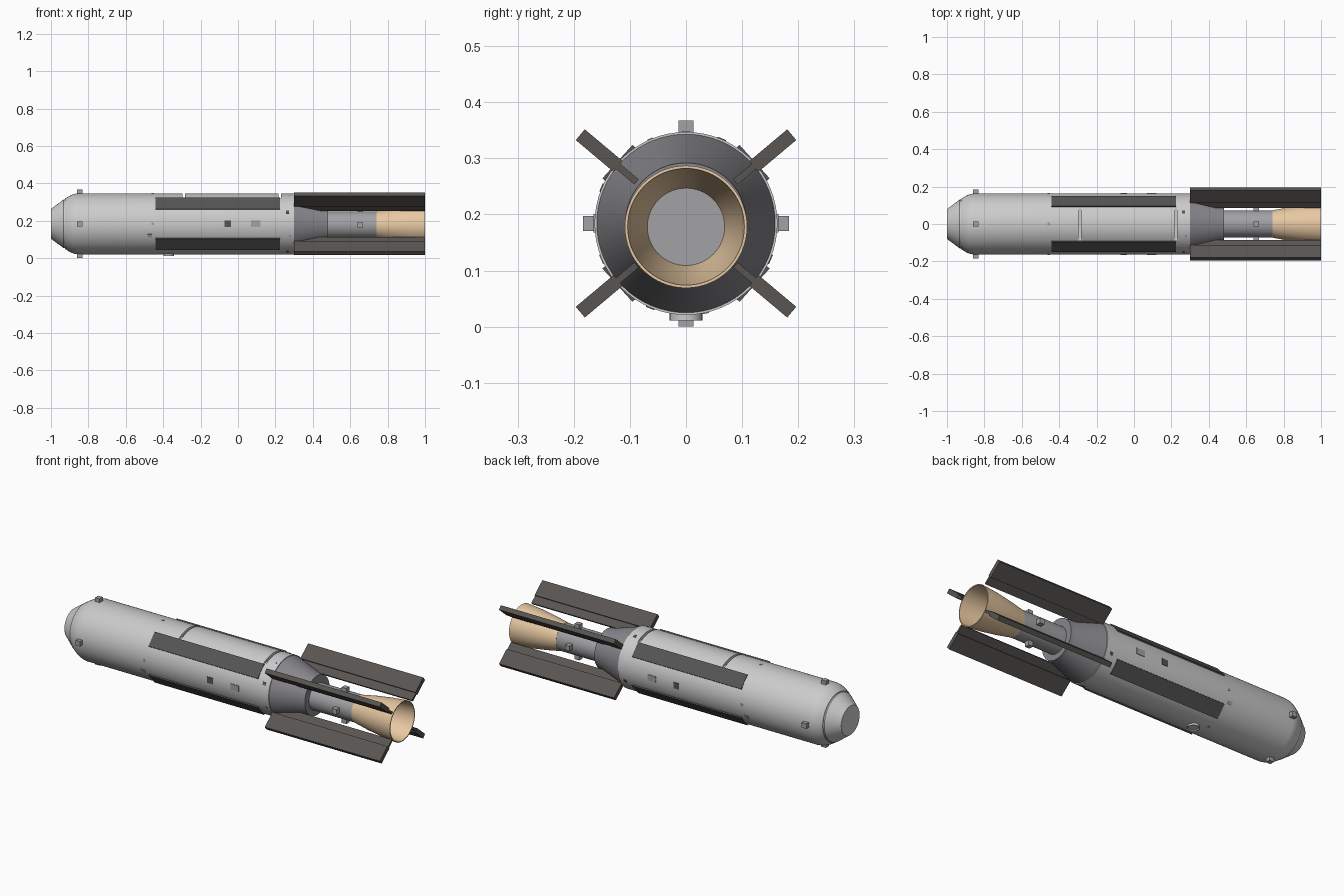
import bpy, bmesh, math
from mathutils import Matrix, Vector

if "Cube" in bpy.data.objects:
    bpy.data.objects.remove(bpy.data.objects["Cube"])

CZ = 0.184          # height of the body axis
NZ = 0.178          # height of the motor axis


def material(name, rgb):
    m = bpy.data.materials.new(name)
    m.diffuse_color = (*rgb, 1)
    m.use_nodes = True
    m.node_tree.nodes["Principled BSDF"].inputs["Base Color"].default_value = m.diffuse_color
    return m


BODY = material("light_grey", (0.60, 0.60, 0.60))
GREY = material("mid_grey", (0.36, 0.36, 0.38))
CONE = material("cone_grey", (0.24, 0.24, 0.26))
DARK = material("charcoal", (0.09, 0.09, 0.09))
FIN = material("fin_dark", (0.10, 0.09, 0.085))
TAN = material("tan", (0.80, 0.58, 0.36))


def finish(name, bm, mat, smooth=False):
    bmesh.ops.recalc_face_normals(bm, faces=bm.faces)
    me = bpy.data.meshes.new(name)
    bm.to_mesh(me)
    bm.free()
    me.materials.append(mat)
    ob = bpy.data.objects.new(name, me)
    bpy.context.collection.objects.link(ob)
    if smooth:
        bpy.ops.object.select_all(action='DESELECT')
        ob.select_set(True)
        bpy.context.view_layer.objects.active = ob
        bpy.ops.object.shade_smooth_by_angle(angle=math.radians(25))
    return ob


def lathe(name, profile, mat, cz=CZ, closed=False, n=64):
    """Revolve (x, radius) points about the x axis; caps the ends unless closed."""
    bm = bmesh.new()
    rings = []
    for x, r in profile:
        rings.append([bm.verts.new((x, r * math.cos(2 * math.pi * i / n),
                                    cz + r * math.sin(2 * math.pi * i / n))) for i in range(n)])
    pairs = list(zip(rings, rings[1:]))
    if closed:
        pairs.append((rings[-1], rings[0]))
    for a, b in pairs:
        for i in range(n):
            j = (i + 1) % n
            bm.faces.new((a[i], a[j], b[j], b[i]))
    if not closed:
        bm.faces.new(rings[0])
        bm.faces.new(rings[-1])
    return finish(name, bm, mat, True)


def radial_box(name, x0, x1, r0, r1, width, deg, mat, cz=CZ):
    """Box from radius r0 to r1 at an angle round the x axis (0 = +y, 90 = up)."""
    bm = bmesh.new()
    m = (Matrix.Translation((0, 0, cz)) @ Matrix.Rotation(math.radians(deg), 4, 'X')
         @ Matrix.Translation(((x0 + x1) / 2, (r0 + r1) / 2, 0))
         @ Matrix.Diagonal((x1 - x0, r1 - r0, width, 1)))
    bmesh.ops.create_cube(bm, size=1, matrix=m)
    return finish(name, bm, mat)


# Main body with rounded shoulder
body = lathe("body", [(-0.925, 0.134), (-0.91, 0.144), (-0.892, 0.154), (-0.875, 0.160),
                      (-0.855, 0.163), (0.222, 0.163), (0.30, 0.163)], BODY)

# Two cross slots cut in the top
for i, x in enumerate((-0.29, 0.224)):
    cutter = radial_box(f"slot_cutter_{i}", x - 0.007, x + 0.007, 0.137, 0.25, 0.3, 90, BODY)
    cutter.hide_render = True
    mod = body.modifiers.new("slot", 'BOOLEAN')
    mod.object = cutter
    mod.operation = 'DIFFERENCE'
    mod.solver = 'EXACT'
    bpy.context.view_layer.objects.active = body
    bpy.ops.object.modifier_apply(modifier=mod.name)
    bpy.data.objects.remove(cutter, do_unlink=True)

# Nose, tail cone and motor
lathe("nose_cone", [(-1.0, 0.08), (-0.932, 0.130), (-0.92, 0.130)], BODY)
lathe("tail_cone", [(0.295, 0.16), (0.305, 0.158), (0.455, 0.111), (0.482, 0.108)], CONE)
lathe("motor_tube", [(0.46, 0.072), (0.745, 0.072)], GREY, NZ)
lathe("nozzle", [(0.74, 0.073), (0.82, 0.088), (0.91, 0.101), (1.0, 0.109),
                 (1.0, 0.104), (0.91, 0.096), (0.82, 0.083), (0.74, 0.068)], TAN, NZ, closed=True)

# Four tail fins (thick blade on a thin web) and four side strips
for i, a in enumerate((40, 140, 220, 320)):
    radial_box(f"fin_blade_{i}", 0.30, 1.0, 0.158, 0.246, 0.025, a, FIN)
    radial_box(f"fin_web_{i}", 0.32, 1.0, 0.115, 0.165, 0.012, a, FIN)
for i, a in enumerate((42, 138, 222, 318)):
    radial_box(f"side_strip_{i}", -0.44, 0.225, 0.152, 0.1645, 0.08, a, DARK)

# Small blocks round the nose and the motor tube
for i in range(4):
    radial_box(f"nose_block_{i}", -0.86, -0.832, 0.15, 0.1835, 0.027, i * 90, GREY)
    radial_box(f"tube_block_{i}", 0.64, 0.668, 0.06, 0.098, 0.027, i * 90, GREY, NZ)

# Flush plates on both sides
for side, a in (("right", 0), ("left", 180)):
    radial_box(f"dark_plate_{side}", -0.072, -0.038, 0.15, 0.165, 0.033, a, DARK)
    radial_box(f"light_plate_{side}", 0.07, 0.12, 0.15, 0.165, 0.033, a, GREY)
    radial_box(f"lower_plate_{side}", -0.485, -0.46, 0.15, 0.1645, 0.018, -23 if a == 0 else 203, GREY)

# Small studs
for i, (x, a, s) in enumerate(((-0.455, 90, 0.014), (-0.455, 180, 0.014), (-0.455, 0, 0.014),
                               (0.265, 67, 0.016), (0.265, 157, 0.016), (0.265, 247, 0.016),
                               (0.265, 337, 0.016), (0.278, 113, 0.01), (0.278, 203, 0.01),
                               (-0.435, 282, 0.014))):
    radial_box(f"stud_{i}", x - s / 2, x + s / 2, 0.15, 0.1645, s, a, DARK if s > 0.015 else GREY)

# Round lens under the belly
bm = bmesh.new()
bmesh.ops.create_cone(bm, cap_ends=True, segments=32, radius1=0.029, radius2=0.029, depth=0.025,
                      matrix=Matrix.Translation((-0.37, 0, 0.0235)))
bottom = min(bm.faces, key=lambda f: f.calc_center_median().z)
bmesh.ops.inset_region(bm, faces=[bottom], thickness=0.005)
bmesh.ops.translate(bm, verts=bottom.verts, vec=Vector((0, 0, 0.005)))
finish("belly_lens", bm, BODY, True)
